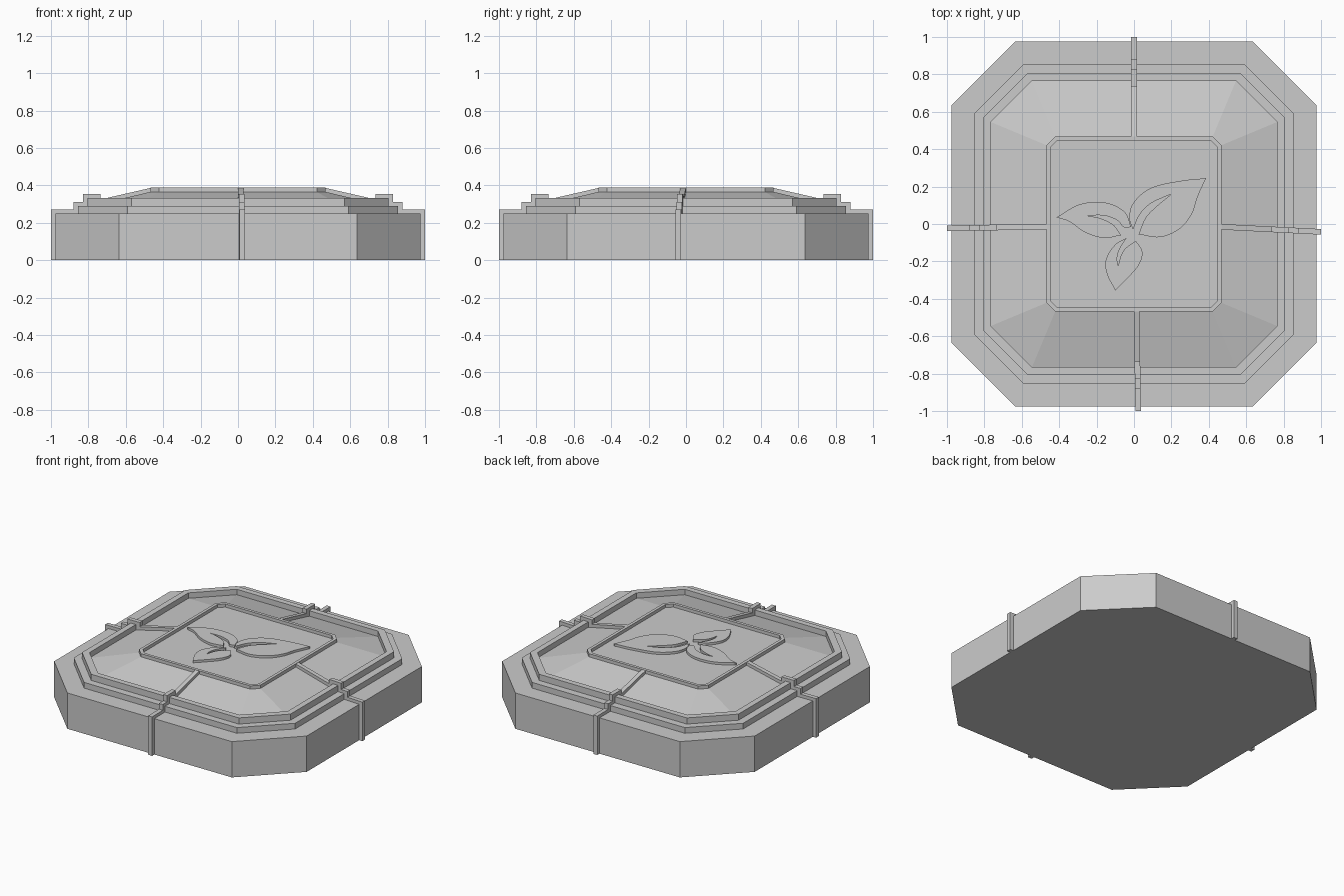
import bpy
import bmesh
from mathutils import Vector, Matrix

default_cube = bpy.data.objects.get("Cube")
if default_cube:
    bpy.data.objects.remove(default_cube, do_unlink=True)

# One plain stone colour
stone = bpy.data.materials.new("stone grey")
stone.use_nodes = True
colour = (0.6, 0.6, 0.6, 1)
stone.diffuse_color = colour
stone.node_tree.nodes["Principled BSDF"].inputs["Base Color"].default_value = colour


def add_mesh(name, bm):
    """Turn a bmesh into an object with consistent normals."""
    bmesh.ops.recalc_face_normals(bm, faces=bm.faces)
    mesh = bpy.data.meshes.new(name)
    bm.to_mesh(mesh)
    bm.free()
    mesh.materials.append(stone)
    obj = bpy.data.objects.new(name, mesh)
    bpy.context.collection.objects.link(obj)
    return obj


def octagon(bm, half, corner, z):
    """Ring of a square with cut corners."""
    points = []
    for turn in range(4):
        for x, y in ((half, -corner), (half, corner)):
            for _ in range(turn):
                x, y = -y, x
            points.append(bm.verts.new((x, y, z)))
    return points


def loft(name, rings, closed=False):
    """Skin octagon rings; cap both ends or join last to first."""
    bm = bmesh.new()
    loops = [octagon(bm, *ring) for ring in rings]
    pairs = list(zip(loops, loops[1:]))
    if closed:
        pairs.append((loops[-1], loops[0]))
    else:
        bm.faces.new(loops[0])
        bm.faces.new(loops[-1])
    for low, high in pairs:
        for i in range(8):
            j = (i + 1) % 8
            bm.faces.new((low[i], low[j], high[j], high[i]))
    return add_mesh(name, bm)


# Stone body: slab, two steps, inner wall, sloping field, flat panel
BASE, STEP, FRAME, EDGE, PANEL = 0.25, 0.29, 0.333, 0.295, 0.366
loft("stepped_body", [
    (0.975, 0.635, 0), (0.975, 0.635, BASE),
    (0.855, 0.59, BASE), (0.855, 0.59, STEP),
    (0.805, 0.57, STEP), (0.805, 0.57, FRAME),
    (0.765, 0.545, FRAME), (0.765, 0.545, EDGE),
    (0.465, 0.42, PANEL),
])

# Raised border round the panel
loft("panel_border", [
    (0.468, 0.422, 0.35), (0.468, 0.422, 0.388),
    (0.447, 0.41, 0.388), (0.447, 0.41, 0.35),
], closed=True)

# Straps: a stepped ribbon from the border, over the frame, down the side
T = 0.022
STRAP_TOP = [
    (0.46, 0.388), (0.735, EDGE + 0.03), (0.735, FRAME + T),
    (0.83, FRAME + T), (0.83, STEP + T), (0.88, STEP + T),
    (0.88, BASE + T), (1.0, BASE + T), (1.0, 0),
]
STRAP_UNDER = [
    (0.97, 0), (0.97, 0.245), (0.85, 0.245), (0.85, 0.285),
    (0.8, 0.285), (0.8, 0.328), (0.77, 0.328), (0.77, 0.285), (0.46, 0.35),
]


def strap(name, turn, inner, outer, width=0.03):
    """Extrude the ribbon sideways, drifting from inner to outer offset."""
    bm = bmesh.new()
    sides = []
    for side in (-width / 2, width / 2):
        loop = []
        for r, z in STRAP_TOP + STRAP_UNDER:
            drift = inner + (outer - inner) * (r - 0.465) / 0.535
            loop.append(bm.verts.new((r, drift + side, z)))
        sides.append(loop)
        bm.faces.new(loop)
    left, right = sides
    for i in range(len(left)):
        j = (i + 1) % len(left)
        bm.faces.new((left[i], left[j], right[j], right[i]))
    bm.transform(Matrix.Rotation(turn, 4, "Z"))
    return add_mesh(name, bm)


QUARTER = 1.5707963
strap("left_strap", 0, -0.015, -0.042)
strap("back_strap", QUARTER, 0.0, 0.0)
strap("right_strap", 2 * QUARTER, 0.015, 0.022)
strap("front_strap", 3 * QUARTER, 0.014, 0.022)


def leaf(name, blade, slit):
    """Raised leaf; blade runs base to base round the tip, slit runs back."""
    points = blade + slit
    tip = len(blade) // 2
    sharp = {0, tip, len(blade) - 1, len(blade) + len(slit) // 2}
    curve = bpy.data.curves.new(name, "CURVE")
    curve.dimensions = "2D"
    curve.fill_mode = "BOTH"
    curve.extrude = 0.01
    spline = curve.splines.new("BEZIER")
    spline.bezier_points.add(len(points) - 1)
    spline.use_cyclic_u = True
    spline.resolution_u = 6
    count = len(points)
    for i, point in enumerate(spline.bezier_points):
        here = Vector((*points[i], 0))
        before = Vector((*points[i - 1], 0))
        after = Vector((*points[(i + 1) % count], 0))
        point.co = here
        point.handle_left_type = point.handle_right_type = "FREE"
        # Sharp points aim at their neighbours, others flow through
        flow = (after - before).normalized()
        into, out = here - before, after - here
        if i in sharp:
            point.handle_left = here - into / 3
            point.handle_right = here + out / 3
        else:
            point.handle_left = here - flow * into.length / 3
            point.handle_right = here + flow * out.length / 3
    temp = bpy.data.objects.new(name + "_outline", curve)
    bpy.context.collection.objects.link(temp)
    bpy.context.view_layer.update()
    bm = bmesh.new()
    bm.from_mesh(temp.to_mesh())
    temp.to_mesh_clear()
    bpy.data.objects.remove(temp, do_unlink=True)
    bmesh.ops.remove_doubles(bm, verts=bm.verts, dist=0.0005)
    bm.transform(Matrix.Translation((0, 0, 0.372)))
    return add_mesh(name, bm)


leaf("right_leaf",
     [(-.07, -.06), (-.16, -.075), (-.26, -.045), (-.35, .015), (-.415, .035),
      (-.29, .105), (-.155, .115), (-.05, .065), (-.015, -.015)],
     [(-.05, -.02), (-.09, .02), (-.16, .045), (-.25, .045),
      (-.18, .03), (-.11, -.005)])
leaf("left_leaf",
     [(-.005, -.03), (-.025, .03), (-.005, .11), (.085, .19), (.245, .23),
      (.385, .245), (.34, .145), (.31, .055), (.245, -.025),
      (.14, -.07), (.025, -.055)],
     [(.06, .03), (.11, .085), (.2, .16), (.09, .11), (.03, .05)])
leaf("front_leaf",
     [(-.04, -.075), (-.1, -.11), (-.15, -.19), (-.145, -.265), (-.1, -.355),
      (-.045, -.3), (.025, -.22), (.045, -.15), (.01, -.09)],
     [(-.045, -.13), (-.07, -.17), (-.085, -.225), (-.09, -.18), (-.075, -.13)])
